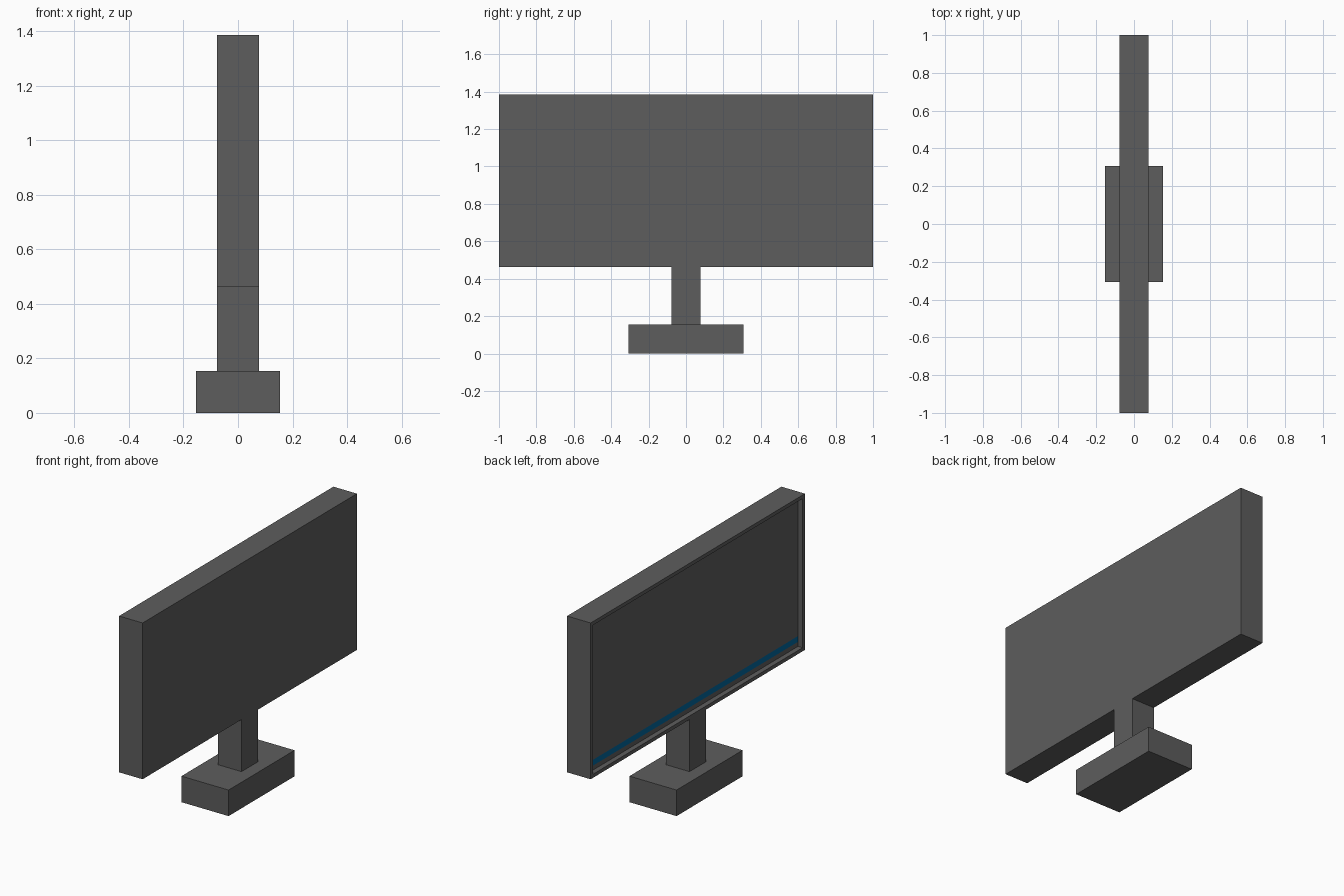
import bpy, bmesh
from mathutils import Vector

if "Cube" in bpy.data.objects:
    bpy.data.objects.remove(bpy.data.objects["Cube"])

U = 2 / 13  # the model sits on a 13-unit grid


def material(name, rgb):
    m = bpy.data.materials.new(name)
    m.diffuse_color = (*rgb, 1)
    m.use_nodes = True
    m.node_tree.nodes["Principled BSDF"].inputs["Base Color"].default_value = m.diffuse_color
    return m


GREY = material("dark grey plastic", (0.11, 0.11, 0.11))
BLUE = material("blue bar", (0.0, 0.13, 0.33))


def box(name, lo, hi, mat):
    lo, hi = Vector(lo), Vector(hi)
    bm = bmesh.new()
    bmesh.ops.create_cube(bm, size=1)
    bmesh.ops.scale(bm, vec=hi - lo, verts=bm.verts)
    bmesh.ops.translate(bm, vec=(lo + hi) / 2, verts=bm.verts)
    me = bpy.data.meshes.new(name)
    bm.to_mesh(me)
    bm.free()
    me.materials.append(mat)
    ob = bpy.data.objects.new(name, me)
    bpy.context.collection.objects.link(ob)
    return ob


# Foot and neck
box("base", (-U, -2 * U, 0), (U, 2 * U, U), GREY)
box("neck", (-U / 2, -U / 2, U), (U / 2, U / 2, 3 * U), GREY)

# Screen housing with a recessed display on the -x face
housing = box("screen_housing", (-U / 2, -1, 3 * U), (U / 2, 1, 9 * U), GREY)
border, depth = 0.03, 0.03
bm = bmesh.new()
bm.from_mesh(housing.data)
front = min(bm.faces, key=lambda f: f.calc_center_median().x)
bmesh.ops.inset_region(bm, faces=[front], thickness=border)
rim = bmesh.ops.extrude_face_region(bm, geom=[front])
verts = [v for v in rim["geom"] if isinstance(v, bmesh.types.BMVert)]
bmesh.ops.translate(bm, vec=(depth, 0, 0), verts=verts)
if front.is_valid:
    bmesh.ops.delete(bm, geom=[front], context='FACES')

# Blue bar cut into the bottom of the display
display_x = -U / 2 + depth
for z in (3 * U + border + 0.018, 3 * U + border + 0.052):
    face = [f for f in bm.faces if abs(f.calc_center_median().x - display_x) < 1e-4]
    geom = face + list({e for f in face for e in f.edges})
    geom += list({v for f in face for v in f.verts})
    bmesh.ops.bisect_plane(bm, geom=geom, plane_co=(0, 0, z), plane_no=(0, 0, 1))
bmesh.ops.recalc_face_normals(bm, faces=bm.faces)
housing.data.materials.append(BLUE)
for f in bm.faces:
    c = f.calc_center_median()
    if abs(c.x - display_x) < 1e-4 and 0.018 < c.z - 3 * U - border < 0.052:
        f.material_index = 1
bm.to_mesh(housing.data)
bm.free()
